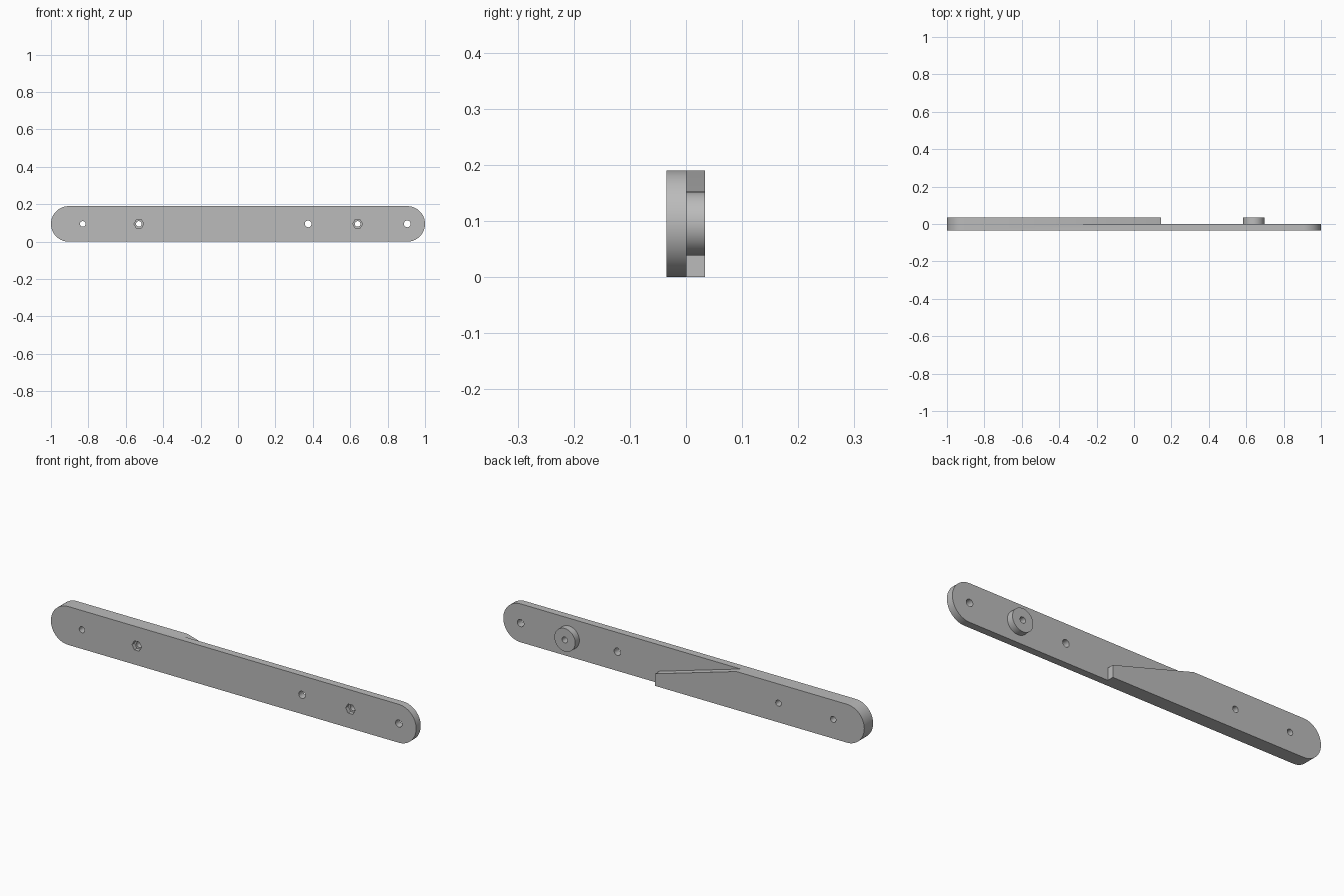
import bpy
import bmesh
from math import cos, sin, pi, radians

if "Cube" in bpy.data.objects:
    bpy.data.objects.remove(bpy.data.objects["Cube"])

R = 0.095                                  # half the bar height
FRONT, MID, BACK = -0.035, 0.001, 0.034    # layer depths

grey = bpy.data.materials.new("grey plastic")
grey.use_nodes = True
grey.diffuse_color = (0.5, 0.5, 0.5, 1)
grey.node_tree.nodes["Principled BSDF"].inputs["Base Color"].default_value = (0.5, 0.5, 0.5, 1)


def prism(name, outline, y0, y1):
    """Extrude an outline in the xz plane from depth y0 to y1."""
    bm = bmesh.new()
    face = bm.faces.new([bm.verts.new((x, y0, z)) for x, z in outline])
    new = bmesh.ops.extrude_face_region(bm, geom=[face])["geom"]
    moved = [v for v in new if isinstance(v, bmesh.types.BMVert)]
    bmesh.ops.translate(bm, verts=moved, vec=(0, y1 - y0, 0))
    bmesh.ops.recalc_face_normals(bm, faces=bm.faces)
    mesh = bpy.data.meshes.new(name)
    bm.to_mesh(mesh)
    bm.free()
    mesh.materials.append(grey)
    obj = bpy.data.objects.new(name, mesh)
    bpy.context.collection.objects.link(obj)
    return obj


def ring(x, radius, sides):
    return [(x + radius * cos(2 * pi * i / sides), R + radius * sin(2 * pi * i / sides))
            for i in range(sides)]


def combine(target, tool, operation):
    """Apply a boolean and discard the tool."""
    bpy.context.view_layer.objects.active = target
    mod = target.modifiers.new("cut", "BOOLEAN")
    mod.operation = operation
    mod.solver = "EXACT"
    mod.object = tool
    bpy.ops.object.modifier_apply(modifier=mod.name)
    bpy.data.objects.remove(tool)


# Round-ended bar at full thickness
steps = 32
outline = []
for side, start in ((1, -pi / 2), (-1, pi / 2)):
    for i in range(steps + 1):
        a = start + pi * i / steps
        outline.append((side * (1 - R) + R * cos(a), R + R * sin(a)))
bar = prism("folding_arm", outline, FRONT, BACK)

# Thin half, ending in a sloped shoulder with a short upright stop
recess = [(0.145, -0.1), (1.1, -0.1), (1.1, 0.25), (-0.505, 0.25), (0.145, 0.06)]
combine(bar, prism("recess_cutter", recess, MID, 0.1), "DIFFERENCE")

# Round spacer boss
combine(bar, prism("spacer_boss", ring(0.64, 0.057, 48), MID - 0.01, BACK), "UNION")

# Through holes
for x, radius in ((-0.83, 0.015), (-0.53, 0.015), (0.375, 0.018), (0.64, 0.015), (0.905, 0.018)):
    combine(bar, prism("hole_cutter", ring(x, radius, 24), -0.1, 0.1), "DIFFERENCE")

# Hexagonal nut pockets in the front
for x in (-0.53, 0.64):
    combine(bar, prism("pocket_cutter", ring(x, 0.026, 6), -0.1, FRONT + 0.02), "DIFFERENCE")

bpy.ops.object.select_all(action="DESELECT")
bar.select_set(True)
bpy.context.view_layer.objects.active = bar
bpy.ops.object.shade_smooth_by_angle(angle=radians(30))
